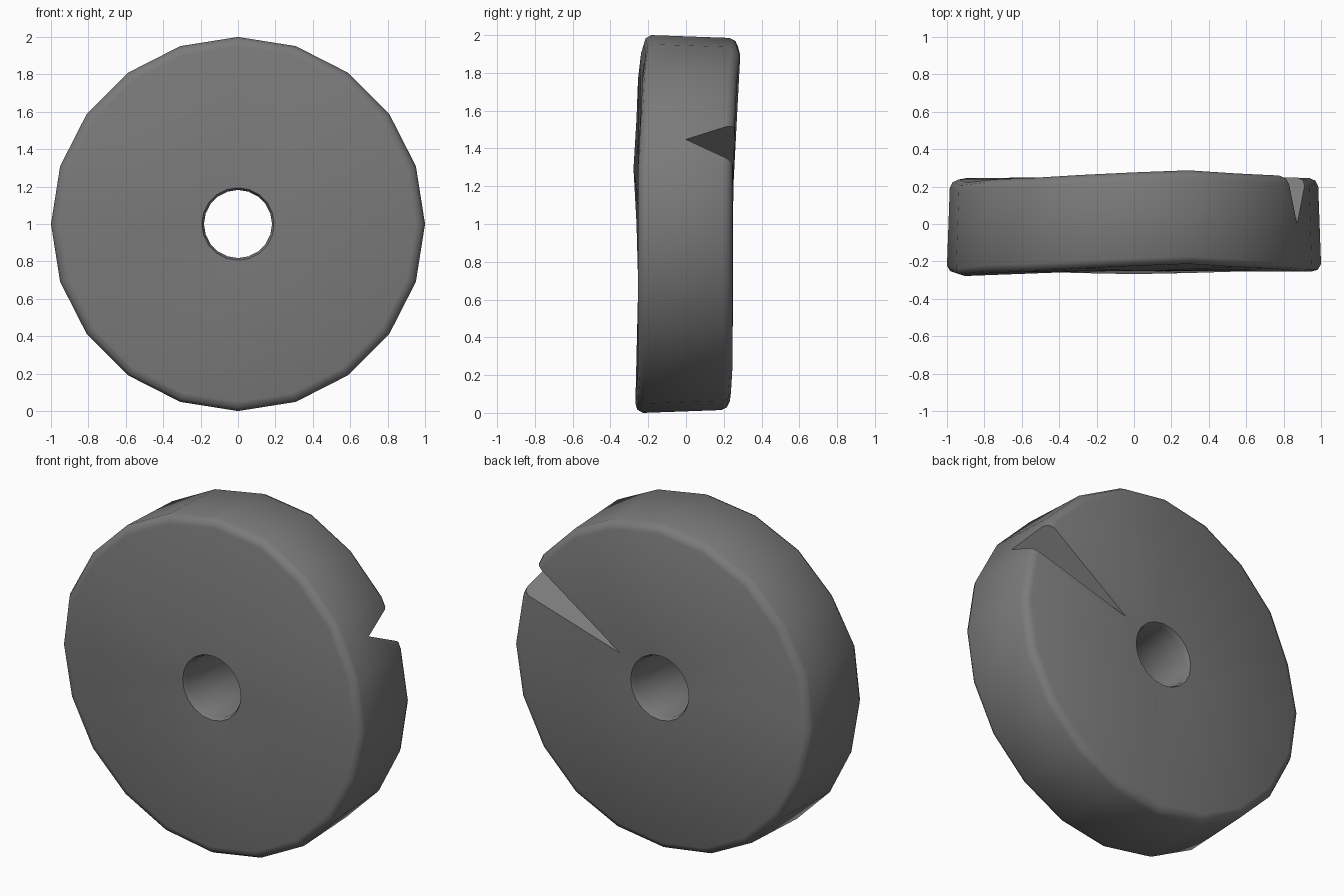
import bpy, bmesh, math
from mathutils import Vector

if "Cube" in bpy.data.objects:
    bpy.data.objects.remove(bpy.data.objects["Cube"])

SIDES = 20
# Ring profile (radius, y): hole, front face, rim narrowing to the back, back face
profile = [(0.182, -0.225), (0.194, -0.25), (0.95, -0.25), (0.983, -0.24), (1.0, -0.21),
           (0.985, 0.205), (0.97, 0.235), (0.938, 0.25), (0.194, 0.25), (0.182, 0.225)]
# Sideways warp of the rim at a few corner numbers
warp = {2: 0.01, 3: 0.02, 4: 0.037, 5: 0.026, 6: 0.012, 8: -0.012,
        9: -0.028, 10: -0.012, 15: -0.018, 14: -0.012, 16: -0.012}


def make_object(name, bm):
    bmesh.ops.recalc_face_normals(bm, faces=bm.faces)
    mesh = bpy.data.meshes.new(name)
    bm.to_mesh(mesh)
    bm.free()
    obj = bpy.data.objects.new(name, mesh)
    bpy.context.collection.objects.link(obj)
    return obj


# Stone wheel
bm = bmesh.new()
rings = []
for i in range(SIDES):
    a = 2 * math.pi * i / SIDES
    rings.append([bm.verts.new((r * math.cos(a),
                                y + warp.get(i, -0.004) * (r > 0.5),
                                1 + r * math.sin(a))) for r, y in profile])
n = len(profile)
for i in range(SIDES):
    p, q = rings[i], rings[(i + 1) % SIDES]
    for j in range(n):
        k = (j + 1) % n
        bm.faces.new((p[j], p[k], q[k], q[j]))
wheel = make_object("stone_wheel", bm)

# Dark grey stone
stone = bpy.data.materials.new("dark_stone")
stone.diffuse_color = (0.195, 0.195, 0.195, 1)
stone.use_nodes = True
stone.node_tree.nodes["Principled BSDF"].inputs["Base Color"].default_value = stone.diffuse_color
wheel.data.materials.append(stone)

# Wedge cutter for the chip in the back face
apex = Vector((0.264, 0.25, 1.138))
tip = Vector((0.87, 0.0, 1.447))
low = tip + 1.3 * (Vector((0.915, 0.25, 1.33)) - tip)
high = tip + 1.3 * (Vector((0.79, 0.25, 1.505)) - tip)
bm = bmesh.new()
v = [bm.verts.new(apex)] + [bm.verts.new(apex + 1.5 * (p - apex)) for p in (tip, low, high)]
for f in ((0, 1, 2), (0, 2, 3), (0, 3, 1), (1, 3, 2)):
    bm.faces.new([v[i] for i in f])
cutter = make_object("chip_cutter", bm)
cutter.data.materials.append(stone)
cutter.hide_render = True

# Cut the chip, then smooth the soft edges
mod = wheel.modifiers.new("chip", 'BOOLEAN')
mod.operation = 'DIFFERENCE'
mod.solver = 'EXACT'
mod.object = cutter
bpy.context.view_layer.objects.active = wheel
wheel.select_set(True)
bpy.ops.object.modifier_apply(modifier=mod.name)
bpy.data.objects.remove(cutter)
bpy.ops.object.shade_smooth_by_angle(angle=math.radians(50))
